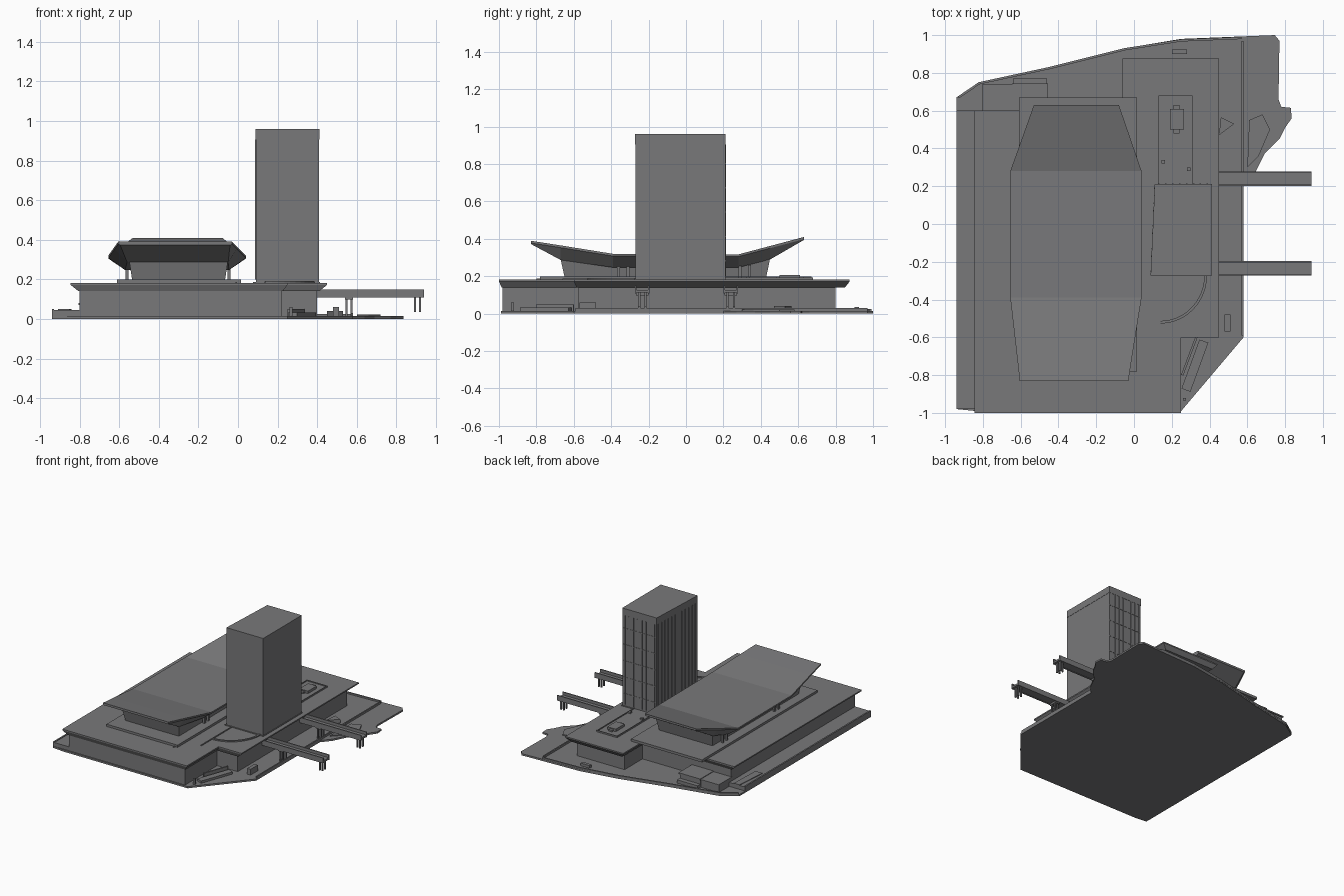
import bpy, bmesh, math
from mathutils import Vector

if "Cube" in bpy.data.objects:
    bpy.data.objects.remove(bpy.data.objects["Cube"])

grey = bpy.data.materials.new("concrete grey")
grey.diffuse_color = (0.19, 0.19, 0.195, 1)
grey.use_nodes = True
grey.node_tree.nodes["Principled BSDF"].inputs["Base Color"].default_value = grey.diffuse_color


def finish(name, bm):
    bmesh.ops.recalc_face_normals(bm, faces=bm.faces)
    me = bpy.data.meshes.new(name)
    bm.to_mesh(me)
    bm.free()
    me.materials.append(grey)
    ob = bpy.data.objects.new(name, me)
    bpy.context.collection.objects.link(ob)
    return ob


def loft(name, rings):
    """Skin a list of equal-length rings of points and cap both ends."""
    bm = bmesh.new()
    vs = [[bm.verts.new(p) for p in r] for r in rings]
    n = len(vs[0])
    for a, b in zip(vs, vs[1:]):
        for i in range(n):
            j = (i + 1) % n
            bm.faces.new((a[i], a[j], b[j], b[i]))
    bm.faces.new(vs[0][::-1])
    bm.faces.new(vs[-1])
    return finish(name, bm)


def at(pts, z):
    return [(x, y, z) for x, y in pts]


def prism(name, pts, z0, z1):
    return loft(name, [at(pts, z0), at(pts, z1)])


def rect(x0, x1, y0, y1):
    return [(x0, y0), (x1, y0), (x1, y1), (x0, y1)]


def box(name, x0, x1, y0, y1, z0, z1):
    return prism(name, rect(x0, x1, y0, y1), z0, z1)


def strip(name, path, w, z0, z1):
    """Thin wall of width w following a path."""
    left, right = [], []
    for i, p in enumerate(path):
        d = Vector(path[min(i + 1, len(path) - 1)]) - Vector(path[max(i - 1, 0)])
        nrm = Vector((-d.y, d.x)).normalized() * w / 2
        left.append(Vector(p) + nrm)
        right.append(Vector(p) - nrm)
    return prism(name, [tuple(v) for v in right + left[::-1]], z0, z1)


# Site slab with the irregular eastern edge
site = [(-.94, -.98), (-.84, -.99), (.25, -.99), (.58, -.6), (.58, .2), (.64, .27), (.69, .37),
        (.77, .45), (.80, .51), (.835, .56), (.83, .615), (.78, .62), (.765, .66), (.77, .97),
        (.745, 1), (.25, .98), (-.05, .93), (-.45, .83), (-.82, .75), (-.94, .67)]
prism("site_slab", site, 0, .014)
strip("north_kerb", [(-.93, .67), (-.82, .745), (-.45, .825), (-.05, .925), (.25, .972), (.57, .985)], .012, .01, .026)
box("east_kerb", .57, .58, -.59, .97, .01, .03)
box("west_terrace", -.94, -.80, -.98, .6, .01, .045)
box("west_parapet", -.94, -.928, -.98, .6, .04, .05)
prism("west_ramp", [(-.91, .34), (-.85, .34), (-.84, .6), (-.89, .6)], .04, .05)


# Podium: walls, flared cornice and roof deck share an L-shaped outline
def podium(w, e, s, n, w2, n2, e2, s2):
    return [(w, s), (e2, s), (e2, s2), (e, s2), (e, n), (w2, n), (w2, n2), (w, n2)]


wall = podium(-.80, .40, -.98, .80, -.02, .575, .22, -.575)
soffit = podium(-.805, .41, -.985, .85, -.035, .58, .225, -.585)
deck = podium(-.845, .45, -1, .875, -.06, .6, .25, -.6)
prism("podium_walls", wall, .01, .145)
loft("podium_cornice", [at(soffit, .14), at(deck, .172), at(deck, .182)])

# Low annexes at the back left corner
for i, (x0, x1, y1, z) in enumerate([(-.80, -.645, .73, .07), (-.64, -.46, .735, .075)]):
    box(f"annex_{i}", x0, x1, .57, y1, .01, z)
    box(f"annex_roof_{i}", x0 - .005, x1 + .005, .57, y1 + .008, z, z + .01)
box("annex_step", -.64, -.46, .735, .77, .01, .04)

# Hall plinth, tapered hall body and corner columns
box("hall_plinth", -.61, .015, -.78, .67, .18, .20)
loft("hall_body", [at(rect(-.535, -.065, -.65, .43), .20), at(rect(-.55, -.05, -.672, .45), .298)])
for x in (-.56, -.045):
    for y in (-.36, -.31, .29, .34):
        box("hall_column", x - .008, x + .008, y - .008, y + .008, .2, .26)

# Upswept hall roof: (y, edge x0, x1, top z, keel x0, x1, keel z)
sections = [(-.83, -.605, -.03, .39, -.595, -.04, .373),
            (-.67, -.623, -.005, .365, -.56, -.05, .287),
            (-.39, -.655, .04, .32, -.57, -.045, .247),
            (.28, -.655, .04, .317, -.57, -.045, .247),
            (.45, -.594, -.018, .362, -.55, -.055, .29),
            (.63, -.53, -.08, .41, -.52, -.09, .394)]
loft("hall_roof", [[(a, y, t), (b, y, t), (b, y, t - .012), (kb, y, k), (ka, y, k), (a, y, t - .012)]
                   for y, a, b, t, ka, kb, k in sections])

# Tower, slightly out of square, with a thin crown line
tower = [(.09, -.27), (.41, -.27), (.41, .21), (.112, .21)]
prism("tower", tower, .17, .905)
prism("tower_crown", [(x + (.002 if x > .2 else -.002), y + (.002 if y > 0 else -.002)) for x, y in tower], .905, .96)
box("tower_base", .075, .415, -.275, .215, .18, .187)

# Vertical fins and floor bands on the west and north faces of the tower
for i in range(12):
    y = -.25 + i * .04
    x = .09 + .022 * (y + .27) / .48
    box("west_fin", x - .004, x + .002, y - .004, y + .004, .2, .905)
for i in range(8):
    x = .13 + i * .037
    box("north_fin", x - .004, x + .004, .208, .214, .2, .905)
for i in range(5):
    z = .28 + i * .13
    box("north_band", .115, .408, .208, .213, z, z + .006)

# Roof deck behind the tower with plant box and vents
box("rear_roof_pad", .13, .31, .21, .68, .18, .187)
for x0, x1, y0, y1 in [(.13, .136, .21, .68), (.304, .31, .21, .68), (.13, .31, .674, .68)]:
    box("pad_curb", x0, x1, y0, y1, .18, .194)
box("plant_box", .19, .265, .50, .61, .185, .207)
box("plant_duct", .21, .24, .48, .63, .185, .199)
for x, y in [(.155, .33), (.29, .29)]:
    box("vent", x - .01, x + .01, y - .01, y + .01, .185, .2)

# Curved parapet and straight curbs on the deck in front of the tower
arc = [(.14 + .24 * math.sin(t), -.27 - .25 * math.cos(t)) for t in [i * math.pi / 24 for i in range(13)]]
strip("curved_parapet", arc, .014, .18, .191)
box("front_curb", .133, .141, -.66, -.27, .18, .188)
box("hall_side_curb", -.012, -.004, -.8, .65, .18, .187)

# Two trough footbridges on paired legs
for y0, y1 in ((-.272, -.195), (.2, .278)):
    box("bridge_deck", .39, .94, y0, y1, .112, .127)
    for y in (y0, y1 - .008):
        box("bridge_parapet", .39, .94, y, y + .008, .108, .15)
    for x, z in ((.895, .035), (.918, .035), (.548, .01), (.572, .01)):
        for y in (y0 + .022, y1 - .022):
            box("bridge_leg", x - .005, x + .005, y - .006, y + .006, z, .115)
    box("bridge_pier_cap", .54, .58, y0 + .006, y1 - .006, .098, .115)

# Entrance ramps and small items on the ground
strip("entry_ramp", [(.275, -.88), (.37, -.62)], .05, .01, .032)
strip("entry_ramp_wall", [(.255, -.8), (.33, -.6)], .012, .01, .05)
box("entry_kiosk", .48, .51, -.57, -.48, .01, .06)
prism("planter", [(.45, .47), (.53, .53), (.46, .565)], .01, .04)
box("gate_post", .26, .275, -.935, -.92, .01, .06)
box("north_bench", .2, .28, .9, .925, .01, .035)
prism("planted_mound", [(.6, .3), (.66, .36), (.72, .5), (.68, .58), (.61, .55)], .01, .022)
